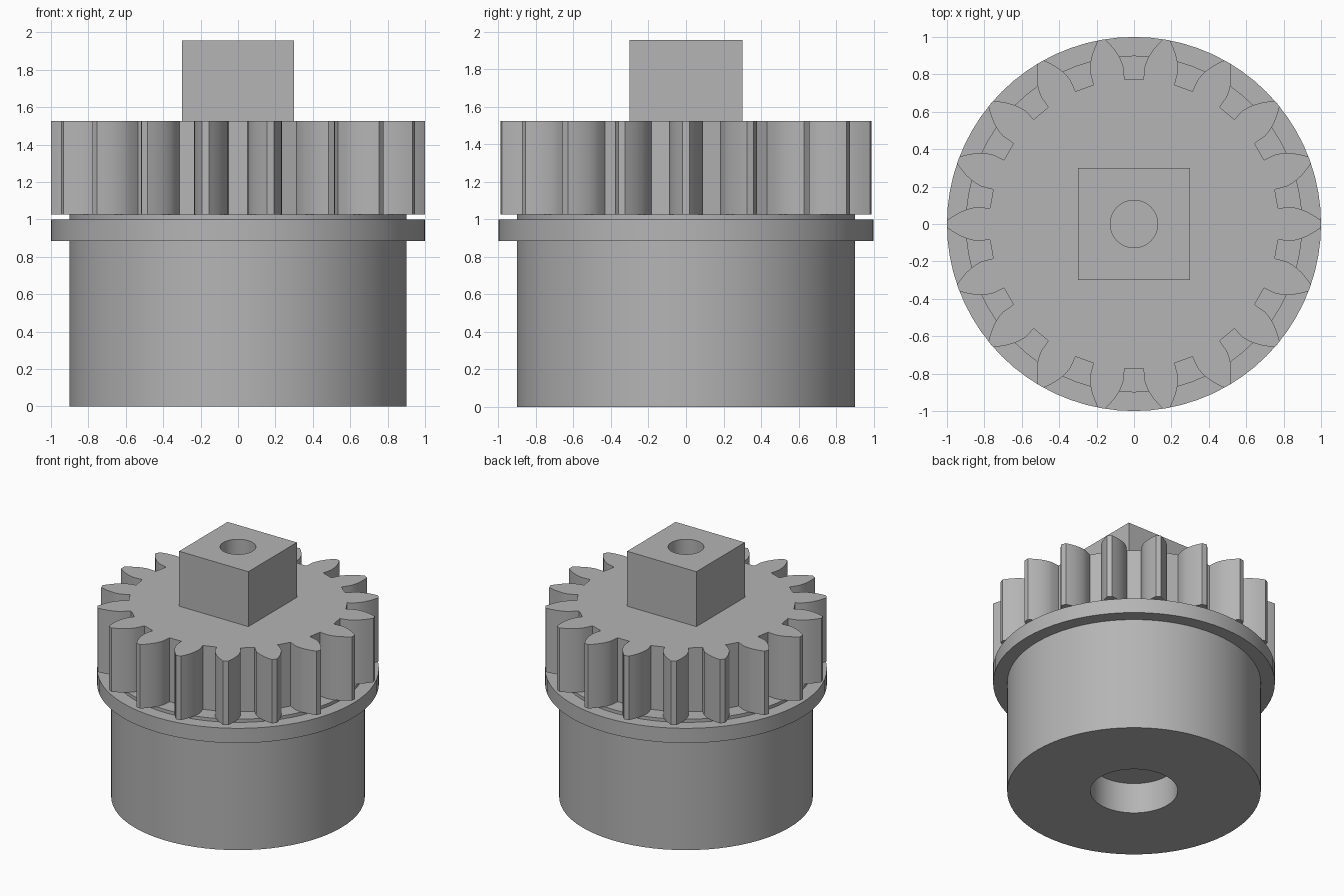
import bpy, bmesh
from math import sin, cos, pi, tau, radians
from mathutils import Matrix, Vector

cube = bpy.data.objects.get("Cube")
if cube:
    bpy.data.objects.remove(cube, do_unlink=True)

grey = bpy.data.materials.new("plain grey")
grey.use_nodes = True
grey.diffuse_color = (0.46, 0.46, 0.46, 1)
grey.node_tree.nodes["Principled BSDF"].inputs["Base Color"].default_value = grey.diffuse_color


def finish(bm, name, smooth=True):
    bmesh.ops.recalc_face_normals(bm, faces=bm.faces)
    mesh = bpy.data.meshes.new(name)
    bm.to_mesh(mesh)
    bm.free()
    mesh.materials.append(grey)
    obj = bpy.data.objects.new(name, mesh)
    bpy.context.collection.objects.link(obj)
    if smooth:
        bpy.ops.object.select_all(action="DESELECT")
        obj.select_set(True)
        bpy.context.view_layer.objects.active = obj
        bpy.ops.object.shade_smooth_by_angle(angle=radians(20))
    return obj


def lathe(name, profile, steps=72):
    """Turn a profile of (radius, height) points about z."""
    bm = bmesh.new()
    verts = [bm.verts.new((r, 0, z)) for r, z in profile]
    edges = [bm.edges.new(pair) for pair in zip(verts, verts[1:])]
    bmesh.ops.spin(bm, geom=verts + edges, cent=(0, 0, 0), axis=(0, 0, 1),
                   angle=tau, steps=steps, use_duplicate=False)
    bmesh.ops.remove_doubles(bm, verts=bm.verts, dist=1e-4)
    return finish(bm, name)


# Drum with a blind socket underneath, a flange and a thin spacer collar
lathe("drum_body", [(0, 0.24), (0.31, 0.24), (0.31, 0), (0.9, 0), (0.9, 0.885),
                    (1, 0.885), (1, 1), (0.9, 1), (0.9, 1.025), (0, 1.025)])

# Gear with convex tooth flanks: (radius, half angle of the tooth)
TEETH, GEAR_BOTTOM, GEAR_HEIGHT = 18, 1.025, 0.5
flank = [(0.775, 0.109), (0.84, 0.108), (0.87, 0.099), (0.9, 0.086),
         (0.935, 0.066), (0.97, 0.042), (1, 0.019)]
tooth = [(r, -a) for r, a in flank] + [(r, a) for r, a in reversed(flank)]
bm = bmesh.new()
outline = []
for i in range(TEETH):
    for r, a in tooth:
        angle = a + i * tau / TEETH
        outline.append(bm.verts.new((r * cos(angle), r * sin(angle), GEAR_BOTTOM)))
face = bm.faces.new(outline)
top = bmesh.ops.extrude_face_region(bm, geom=[face], use_keep_orig=True)["geom"]
bmesh.ops.translate(bm, vec=(0, 0, GEAR_HEIGHT),
                    verts=[v for v in top if isinstance(v, bmesh.types.BMVert)])
finish(bm, "gear")

# Square drive block, bored from the top
bm = bmesh.new()
bmesh.ops.create_cube(bm, size=1, matrix=Matrix.Translation((0, 0, 1.735))
                      @ Matrix.Diagonal((0.6, 0.6, 0.44, 1)))
block = finish(bm, "drive_block", smooth=False)

bm = bmesh.new()
bmesh.ops.create_cone(bm, cap_ends=True, segments=48, radius1=0.127, radius2=0.127,
                      depth=0.6, matrix=Matrix.Translation((0, 0, 1.86)))
cutter = finish(bm, "bore_cutter")
cutter.hide_render = True
cutter.hide_viewport = True
cutter.display_type = "WIRE"
bore = block.modifiers.new("bore", "BOOLEAN")
bore.operation = "DIFFERENCE"
bore.solver = "EXACT"
bore.object = cutter
